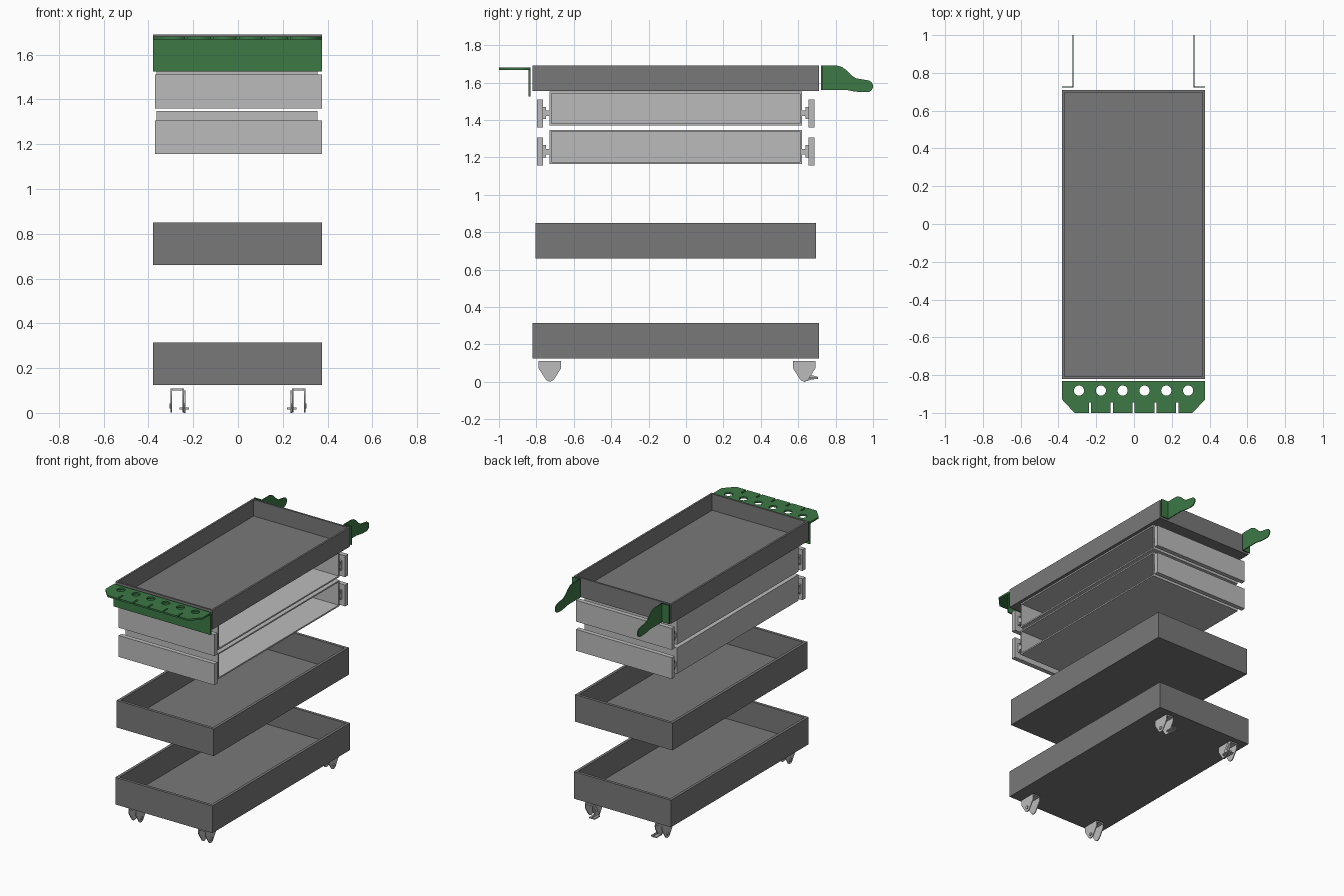
import bpy
import math
from mathutils import Matrix, Vector

cube = bpy.data.objects.get("Cube")
if cube:
    bpy.data.objects.remove(cube, do_unlink=True)


def material(name, rgb):
    m = bpy.data.materials.new(name)
    m.use_nodes = True
    m.diffuse_color = (*rgb, 1)
    bsdf = m.node_tree.nodes["Principled BSDF"]
    bsdf.inputs["Base Color"].default_value = (*rgb, 1)
    bsdf.inputs["Roughness"].default_value = 0.6
    return m


DARK = material("dark grey", (0.19, 0.19, 0.19))
LIGHT = material("light grey", (0.50, 0.50, 0.50))
GREEN = material("green", (0.045, 0.19, 0.06))


def add_mesh(name, mesh, mat):
    mesh.materials.clear()
    mesh.materials.append(mat)
    ob = bpy.data.objects.new(name, mesh)
    bpy.context.collection.objects.link(ob)
    return ob


def box(name, lo, hi, mat):
    """Box between two opposite corners."""
    (a, b, c), (d, e, f) = lo, hi
    verts = [(x, y, z) for z in (c, f) for x, y in ((a, b), (d, b), (d, e), (a, e))]
    faces = [(3, 2, 1, 0), (4, 5, 6, 7)]
    faces += [(i, (i + 1) % 4, (i + 1) % 4 + 4, i + 4) for i in range(4)]
    me = bpy.data.meshes.new(name)
    me.from_pydata(verts, [], faces)
    return add_mesh(name, me, mat)


def open_box(name, lo, hi, wall, floor, axis, mat):
    """Hollow box, open at the positive end of the given axis."""
    lo, hi = Vector(lo), Vector(hi)
    inner_lo, inner_hi = lo + Vector((wall,) * 3), hi - Vector((wall,) * 3)
    inner_lo[axis] = lo[axis] + floor
    inner_hi[axis] = hi[axis]
    u, v = (axis + 1) % 3, (axis + 2) % 3

    def ring(a, b, level):
        pts = []
        for p, q in ((a[u], a[v]), (b[u], a[v]), (b[u], b[v]), (a[u], b[v])):
            co = [0, 0, 0]
            co[axis], co[u], co[v] = level, p, q
            pts.append(co)
        return pts

    rings = (ring(lo, hi, lo[axis]) + ring(lo, hi, hi[axis])
             + ring(inner_lo, inner_hi, hi[axis])
             + ring(inner_lo, inner_hi, inner_lo[axis]))
    faces = [(3, 2, 1, 0), (12, 13, 14, 15)]
    for r in range(0, 12, 4):
        for i in range(4):
            j = (i + 1) % 4
            faces.append((r + i, r + j, r + j + 4, r + i + 4))
    me = bpy.data.meshes.new(name)
    me.from_pydata(rings, [], faces)
    return add_mesh(name, me, mat)


# Plate planes: columns give the world directions of profile u, v and thickness
FLAT = Matrix.Identity(4)
SIDE = Matrix(((0, 0, 1, 0), (1, 0, 0, 0), (0, 1, 0, 0), (0, 0, 0, 1)))


def plate(name, loops, plane, offset, thick, mat):
    """Sheet with the first loop as outline and the others as holes."""
    cu = bpy.data.curves.new(name + " profile", 'CURVE')
    cu.dimensions = '2D'
    cu.fill_mode = 'BOTH'
    cu.extrude = thick / 2
    for loop in loops:
        sp = cu.splines.new('POLY')
        sp.points.add(len(loop) - 1)
        for p, (x, y) in zip(sp.points, loop):
            p.co = (x, y, 0, 1)
        sp.use_cyclic_u = True
    tmp = bpy.data.objects.new(name + " profile", cu)
    bpy.context.collection.objects.link(tmp)
    dg = bpy.context.evaluated_depsgraph_get()
    me = bpy.data.meshes.new_from_object(tmp.evaluated_get(dg))
    bpy.data.objects.remove(tmp, do_unlink=True)
    me.transform(plane @ Matrix.Translation((0, 0, offset)))
    return add_mesh(name, me, mat)


def arc(cx, cy, r, start, end, n):
    angles = [math.radians(start + (end - start) * i / n) for i in range(n + 1)]
    return [(cx + r * math.cos(a), cy + r * math.sin(a)) for a in angles]


X0, X1 = -0.38, 0.375

# Trays
open_box("top_tray", (X0, -0.82, 1.555), (X1, 0.71, 1.69), 0.013, 0.02, 2, DARK)
open_box("middle_tray", (X0, -0.805, 0.66), (X1, 0.695, 0.85), 0.02, 0.02, 2, DARK)
open_box("bottom_tray", (X0, -0.82, 0.125), (X1, 0.71, 0.315), 0.02, 0.02, 2, DARK)

# Drawers: side-opening bodies with a panel held off each end by brackets
for level, z in (("lower", 1.165), ("upper", 1.37)):
    open_box(level + "_drawer_body", (-0.365, -0.73, z), (0.355, 0.62, z + 0.182),
             0.01, 0.01, 0, LIGHT)
    for end, side, edge in (("front", -1, -0.73), ("back", 1, 0.62)):
        def span(a, b):
            return sorted((edge + side * a, edge + side * b))
        y0, y1 = span(0.034, 0.066)
        box(f"{level}_drawer_{end}_panel", (-0.37, y0, z - 0.01), (X1, y1, z + 0.14), LIGHT)
        for tag, x in (("right", -0.36), ("left", 0.29)):
            y0, y1 = span(0.018, 0.036)
            box(f"{level}_{end}_{tag}_bracket", (x, y0, z + 0.035), (x + 0.06, y1, z + 0.1), LIGHT)
            y0, y1 = span(-0.002, 0.02)
            box(f"{level}_{end}_{tag}_bracket_stem", (x, y0, z + 0.05), (x + 0.06, y1, z + 0.08), LIGHT)

# Front tool holder: slotted shelf with holes and a mounting plate
PITCH = 0.1155
holes = [-0.291 + PITCH * i for i in range(6)]
outline = [(X1, -0.832), (X0, -0.832), (X0, -0.93), (-0.315, -1.0)]
for x in holes[:-1]:
    s = x + PITCH / 2
    outline += [(s - 0.006, -1.0), (s - 0.006, -0.945), (s + 0.006, -0.945), (s + 0.006, -1.0)]
outline += [(0.31, -1.0), (X1, -0.93)]
loops = [outline] + [arc(x, -0.882, 0.027, 0, 345, 23) for x in holes]
plate("tool_holder_shelf", loops, FLAT, 1.674, 0.012, GREEN)
box("tool_holder_mount", (X0, -0.841, 1.525), (X1, -0.832, 1.68), GREEN)

# Push handles at the back
handle = [(0.722, 1.56), (0.86, 1.56), (0.90, 1.552), (0.94, 1.548)]
handle += arc(0.968, 1.58, 0.032, -80, 80, 10)
handle += [(0.935, 1.618), (0.91, 1.622), (0.885, 1.638), (0.855, 1.668),
           (0.835, 1.682), (0.81, 1.69), (0.722, 1.69)]
for tag, x, outer in (("right", -0.322, X0), ("left", 0.317, X1)):
    plate(tag + "_handle", [handle], SIDE, x, 0.006, GREEN)
    box(tag + "_handle_flange", (min(x, outer), 0.722, 1.56), (max(x, outer), 0.729, 1.69), GREEN)

# Caster forks, with brake pedals on the back pair
for end, y in (("front", -0.728), ("back", 0.632)):
    fork = [(y + 0.06, 0.11), (y - 0.06, 0.11), (y - 0.06, 0.072)]
    fork += arc(y, 0.03, 0.028, 215, 325, 8) + [(y + 0.06, 0.072)]
    for tag, s in (("right", -1), ("left", 1)):
        name = f"{end}_{tag}_caster"
        for part, x in (("outer", 0.298), ("inner", 0.245)):
            plate(f"{name}_{part}_fork", [fork], SIDE, s * x, 0.006, LIGHT)
            plate(f"{name}_{part}_bolt", [arc(y, 0.03, 0.011, 0, 330, 11)], SIDE,
                  s * (x + (0.005 if part == "outer" else -0.005)), 0.008, LIGHT)
        xs = sorted((s * 0.245, s * 0.298))
        box(name + "_top", (xs[0], y - 0.06, 0.1), (xs[1], y + 0.06, 0.11), LIGHT)
        if end == "back":
            lever = [(y, 0.0), (y + 0.04, 0.012), (y + 0.075, 0.016), (y + 0.075, 0.026),
                     (y + 0.04, 0.035), (y + 0.03, 0.055), (y + 0.055, 0.085),
                     (y + 0.04, 0.1), (y + 0.01, 0.06)]
            plate(name + "_brake_lever", [lever], SIDE, s * 0.238, 0.006, LIGHT)
            xs = sorted((s * 0.218, s * 0.262))
            box(name + "_brake_pedal", (xs[0], y + 0.01, 0.015), (xs[1], y + 0.07, 0.023), LIGHT)
